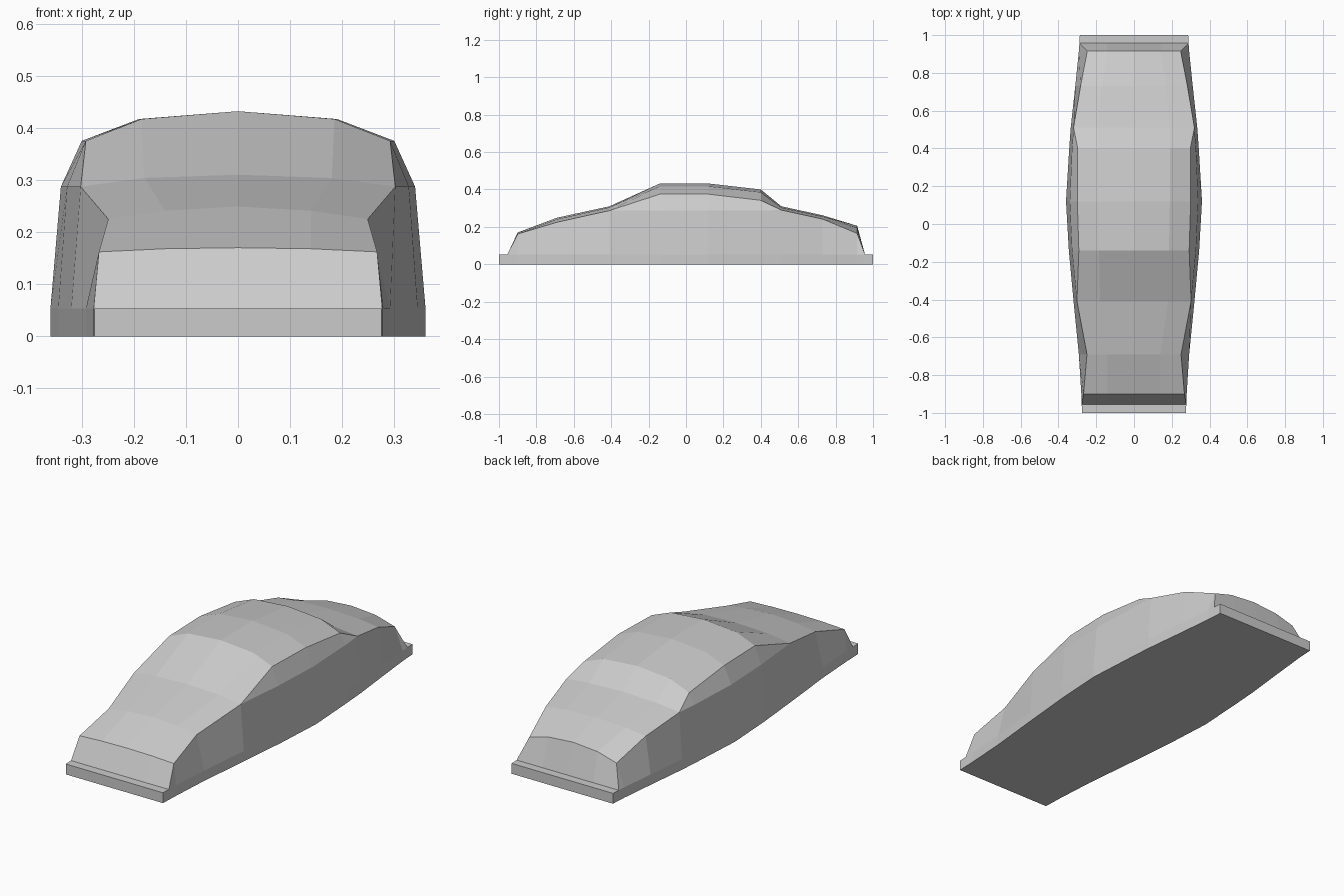
import bpy, bmesh

SILL = 0.053

# Stations front to back:
# y, sill half-width, (belt x, z), (roof edge x, z), (crown x, z), centre z
stations = [
    (-0.90, 0.279, (0.267, 0.162), (0.267, 0.162), (0.14, 0.168), 0.170),
    (-0.69, 0.292, (0.249, 0.225), (0.249, 0.225), (0.14, 0.241), 0.249),
    (-0.41, 0.320, (0.302, 0.287), (0.302, 0.287), (0.18, 0.304), 0.310),
    (-0.14, 0.345, (0.328, 0.287), (0.292, 0.375), (0.185, 0.417), 0.432),
    (0.12, 0.360, (0.340, 0.287), (0.300, 0.375), (0.19, 0.417), 0.432),
    (0.40, 0.343, (0.328, 0.288), (0.298, 0.342), (0.19, 0.385), 0.400),
    (0.51, 0.335, (0.320, 0.290), (0.320, 0.290), (0.19, 0.303), 0.310),
    (0.73, 0.311, (0.283, 0.242), (0.283, 0.242), (0.17, 0.256), 0.262),
    (0.915, 0.292, (0.247, 0.165), (0.247, 0.165), (0.14, 0.195), 0.206),
]


def flat_station(y, w):
    """Bumper ledge: every upper point lies at sill height."""
    return (y, w, (w, SILL), (w, SILL), (w / 2, SILL), SILL)


stations = ([flat_station(-1.0, 0.275), flat_station(-0.955, 0.277)] + stations
            + [flat_station(0.957, 0.289), flat_station(1.0, 0.287)])


def ring(bm, y, sill_w, belt, edge, crown, top):
    """Closed, mirrored cross-section."""
    half = [(sill_w, 0), (sill_w, SILL), belt, edge, crown]
    pts = half + [(0, top)] + [(-x, z) for x, z in reversed(half)]
    return [bm.verts.new((x, y, z)) for x, z in pts]


# Car body shell lofted through the stations
bm = bmesh.new()
rings = [ring(bm, *s) for s in stations]
for a, b in zip(rings, rings[1:]):
    n = len(a)
    for i in range(n):
        j = (i + 1) % n
        bm.faces.new((a[i], a[j], b[j], b[i]))
bm.faces.new(rings[0])
bm.faces.new(rings[-1])

# Merge coincident points and orient the surface
bmesh.ops.remove_doubles(bm, verts=bm.verts, dist=0.0005)
bmesh.ops.recalc_face_normals(bm, faces=bm.faces)
mesh = bpy.data.meshes.new("car_body")
bm.to_mesh(mesh)
bm.free()
body = bpy.data.objects.new("car_body", mesh)
bpy.context.collection.objects.link(body)
